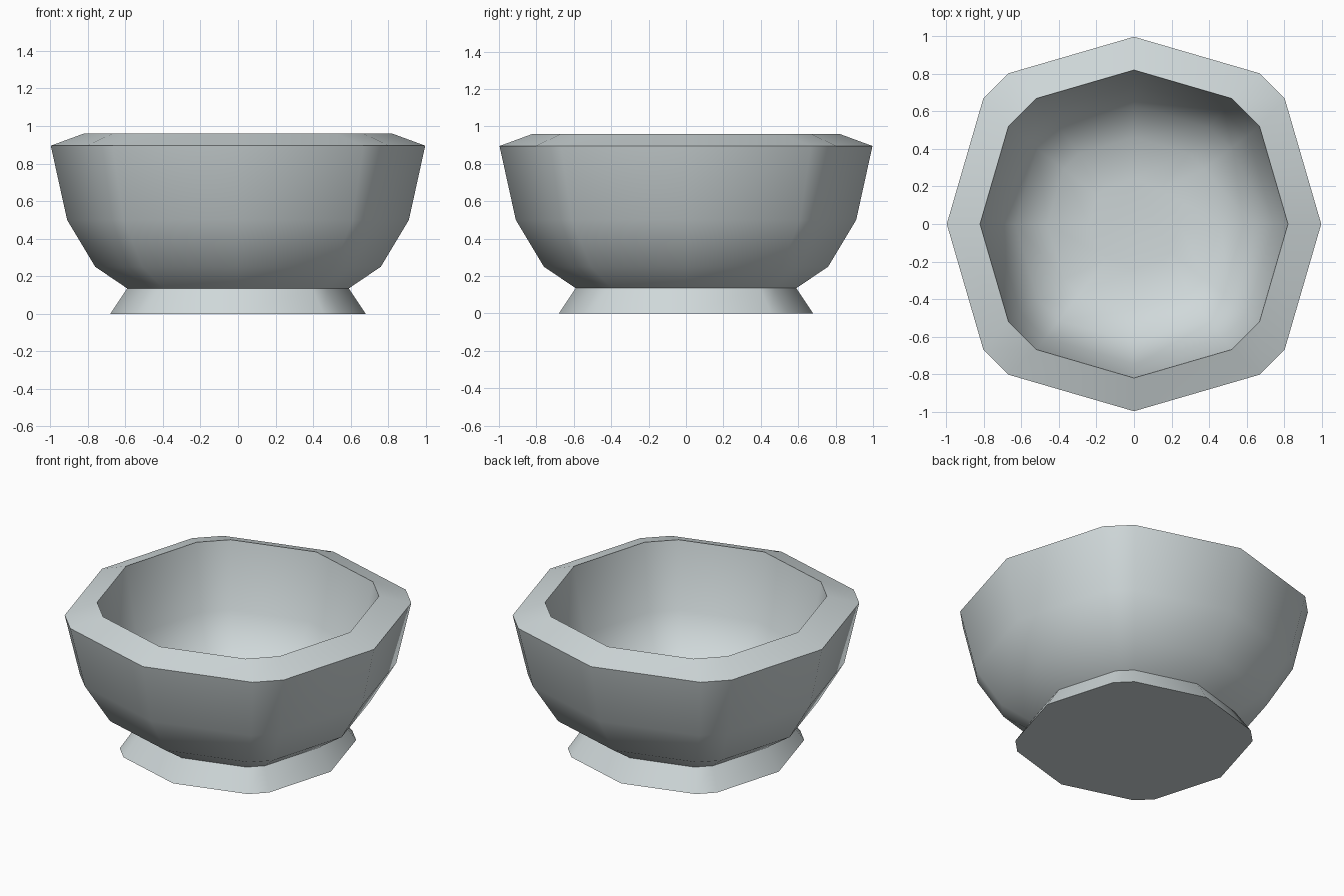
import bpy, bmesh, math

if "Cube" in bpy.data.objects:
    bpy.data.objects.remove(bpy.data.objects["Cube"])

# One pale grey stoneware colour
mat = bpy.data.materials.new("pale_grey")
mat.diffuse_color = (0.63, 0.69, 0.70, 1)
mat.use_nodes = True
mat.node_tree.nodes["Principled BSDF"].inputs["Base Color"].default_value = mat.diffuse_color


def ring(r, z, a=0.67, b=0.805):
    """Twelve-sided ring: a point on each axis and a chamfered corner between."""
    pts = []
    for q in range(4):
        c, s = round(math.cos(q * math.pi / 2)), round(math.sin(q * math.pi / 2))
        for x, y in ((1, 0), (b, a), (a, b)):
            pts.append(((x * c - y * s) * r, (x * s + y * c) * r, z))
    return pts


# Profile from foot, up the outside, over the bevelled rim, down the inside
outer = [(0.68, 0.0), (0.59, 0.135), (0.76, 0.25), (0.91, 0.50), (0.997, 0.895)]
inner = [(0.82, 0.96), (0.745, 0.53), (0.63, 0.34), (0.46, 0.235), (0.24, 0.21)]

bm = bmesh.new()
rings = [[bm.verts.new(p) for p in ring(r, z)] for r, z in outer]
rings += [[bm.verts.new(p) for p in ring(r, z, 0.635, 0.815)] for r, z in inner]
for lo, hi in zip(rings, rings[1:]):
    for i in range(12):
        j = (i + 1) % 12
        bm.faces.new((lo[i], lo[j], hi[j], hi[i]))
# Underside and bowl floor
bm.faces.new(rings[0][::-1])
bm.faces.new(rings[-1])
bmesh.ops.recalc_face_normals(bm, faces=bm.faces)

mesh = bpy.data.meshes.new("bowl")
bm.to_mesh(mesh)
bm.free()
mesh.materials.append(mat)
bowl = bpy.data.objects.new("bowl", mesh)
bpy.context.collection.objects.link(bowl)
bpy.context.view_layer.objects.active = bowl
bowl.select_set(True)
bpy.ops.object.shade_smooth_by_angle(angle=math.radians(45))
